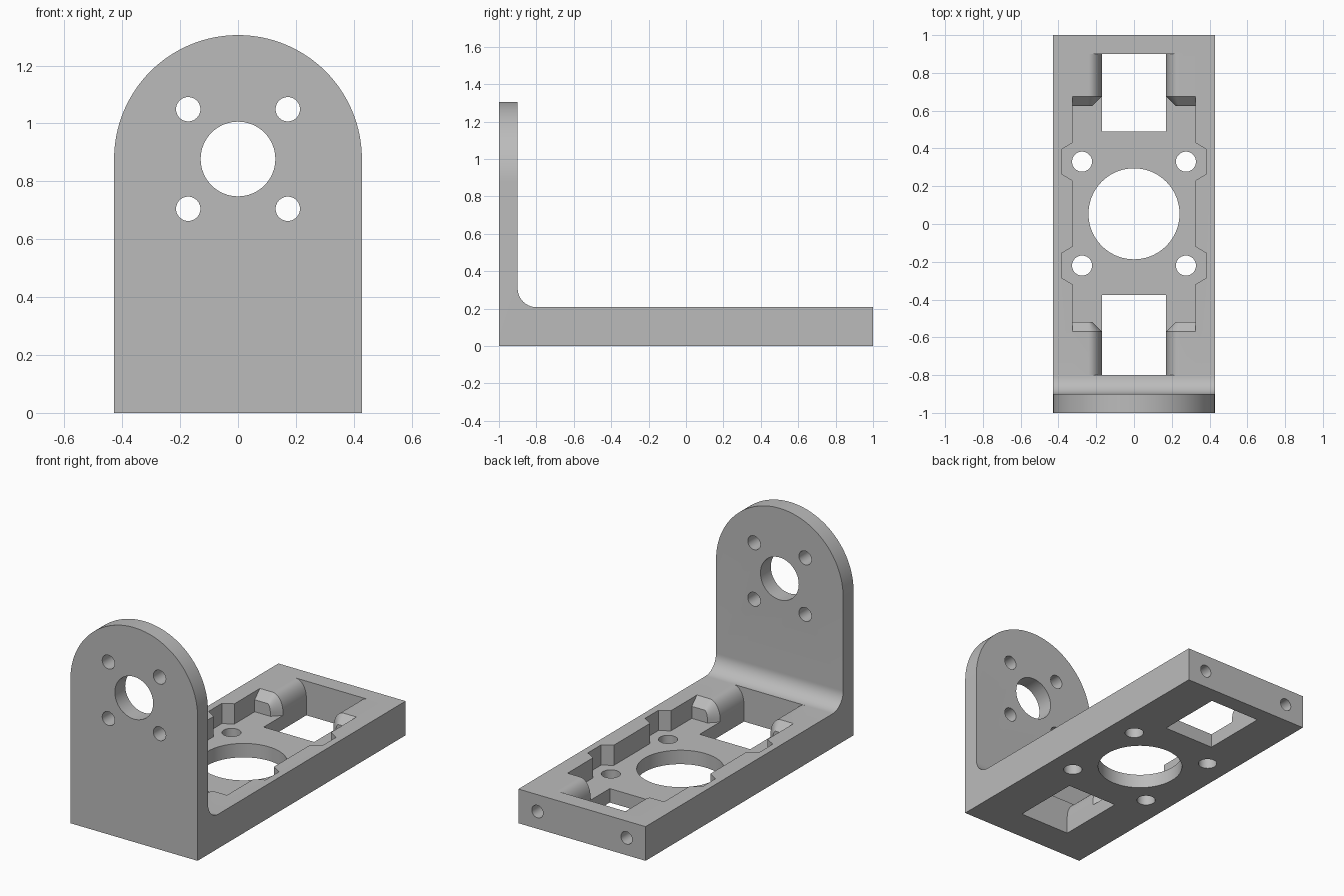
import bpy, bmesh
from math import sin, cos, pi, radians

cube = bpy.data.objects.get("Cube")
if cube:
    bpy.data.objects.remove(cube, do_unlink=True)

grey = bpy.data.materials.new("plain_grey")
grey.use_nodes = True
grey.diffuse_color = (0.5, 0.5, 0.5, 1)
grey.node_tree.nodes["Principled BSDF"].inputs["Base Color"].default_value = (0.5, 0.5, 0.5, 1)

# Main sizes
HALF_W, BASE_T, FLOOR, FILLET = 0.428, 0.208, 0.085, 0.1
ARCH_Z = 0.877
TOP = ARCH_Z + HALF_W
PLATE_Y, HOLE_X = -0.9, 0.17


def arc(cx, cy, rx, ry, start, end, n):
    """Points along an elliptical arc, angles in degrees."""
    angles = [radians(start + (end - start) * i / n) for i in range(n + 1)]
    return [(cx + rx * cos(a), cy + ry * sin(a)) for a in angles]


def circle(cx, cy, r, n=48):
    return arc(cx, cy, r, r, 0, 360, n)[:-1]


def loft(name, rings):
    """Solid skinned through matching rings of 3D points."""
    bm = bmesh.new()
    loops = [[bm.verts.new(p) for p in ring] for ring in rings]
    for a, b in zip(loops, loops[1:]):
        for i in range(len(a)):
            j = (i + 1) % len(a)
            bm.faces.new((a[i], a[j], b[j], b[i]))
    bm.faces.new(loops[0])
    bm.faces.new(loops[-1])
    bmesh.ops.recalc_face_normals(bm, faces=bm.faces)
    mesh = bpy.data.meshes.new(name)
    bm.to_mesh(mesh)
    bm.free()
    mesh.materials.append(grey)
    obj = bpy.data.objects.new(name, mesh)
    bpy.context.collection.objects.link(obj)
    return obj


def prism(name, points, axis, low, high):
    """Extrude a 2D outline along x, y or z."""
    place = {"x": lambda p, d: (d, p[0], p[1]),
             "y": lambda p, d: (p[0], d, p[1]),
             "z": lambda p, d: (p[0], p[1], d)}[axis]
    return loft(name, [[place(p, d) for p in points] for d in (low, high)])


def rect(x0, y0, x1, y1):
    return [(x0, y0), (x1, y0), (x1, y1), (x0, y1)]


def combine(target, tool, operation="DIFFERENCE"):
    """Apply a boolean and discard the tool."""
    tool.hide_render = True
    mod = target.modifiers.new("cut", "BOOLEAN")
    mod.operation, mod.solver, mod.object = operation, "EXACT", tool
    bpy.context.view_layer.objects.active = target
    bpy.ops.object.modifier_apply(modifier=mod.name)
    bpy.data.objects.remove(tool, do_unlink=True)


# L-shaped body with inner fillet
side = [(-1, 0), (1, 0), (1, BASE_T)]
side += arc(PLATE_Y + FILLET, BASE_T + FILLET, FILLET, FILLET, 270, 180, 16)
side += [(PLATE_Y, TOP + 0.1), (-1, TOP + 0.1)]
bracket = prism("angle_bracket", side, "x", -HALF_W - 0.05, HALF_W + 0.05)

# Round the top of the upright plate and trim the width
arch = [(-HALF_W, -0.1), (HALF_W, -0.1)] + arc(0, ARCH_Z, HALF_W, HALF_W, 0, 180, 64)
combine(bracket, prism("arch", arch, "y", -1.2, 1.2), "INTERSECT")

# Recessed pocket, with notches beside the screw holes
screw_rows = (-0.22, 0.33)
right_edge = [(0.325, -0.8)]
for y in screw_rows:
    right_edge += [(0.325, y - 0.1), (0.385, y - 0.064), (0.385, y + 0.064), (0.325, y + 0.1)]
right_edge.append((0.325, 0.9))
outline = right_edge + [(-x, y) for x, y in reversed(right_edge)]
combine(bracket, prism("pocket", outline, "z", FLOOR, 0.3))

# Rounded corner bosses with chamfered ends
def boss_ring(s, y, inset):
    curve = arc(0.24, 0.105, 0.07 - inset, BASE_T - 0.105 - inset, 180, 90, 14)
    points = [(0.36, 0.04), (HOLE_X + inset, 0.04)] + curve + [(0.36, BASE_T - inset)]
    return [(s * x, y, z) for x, z in points]


for s in (-1, 1):
    for wall, shoulder, tip in ((0.95, 0.675, 0.625), (-0.85, -0.57, -0.52)):
        boss = loft("boss", [boss_ring(s, wall, 0), boss_ring(s, shoulder, 0),
                             boss_ring(s, tip, 0.05)])
        combine(bracket, boss, "UNION")

# Square and round openings through the base
for y0, y1 in ((-0.8, -0.375), (0.49, 0.9)):
    combine(bracket, prism("window", rect(-HOLE_X, y0, HOLE_X, y1), "z", -0.1, BASE_T + 0.002))
combine(bracket, prism("bore", circle(0, 0.054, 0.241, 72), "z", -0.1, 0.3))
for s in (-1, 1):
    for y in screw_rows:
        combine(bracket, prism("screw_hole", circle(s * 0.275, y, 0.053), "z", -0.1, 0.3))
    # Blind holes in the end face
    combine(bracket, prism("end_hole", circle(s * 0.3, 0.105, 0.038), "y", 0.8, 1.1))
    # Small holes in the upright plate
    for z in (ARCH_Z - 0.172, ARCH_Z + 0.172):
        combine(bracket, prism("plate_hole", circle(s * 0.172, z, 0.042), "y", -1.1, -0.85))
combine(bracket, prism("shaft_hole", circle(0, ARCH_Z, 0.129, 64), "y", -1.1, -0.85))

# Smooth curves, crisp edges
bpy.ops.object.select_all(action="DESELECT")
bracket.select_set(True)
bpy.context.view_layer.objects.active = bracket
bpy.ops.object.shade_smooth_by_angle(angle=radians(25))
